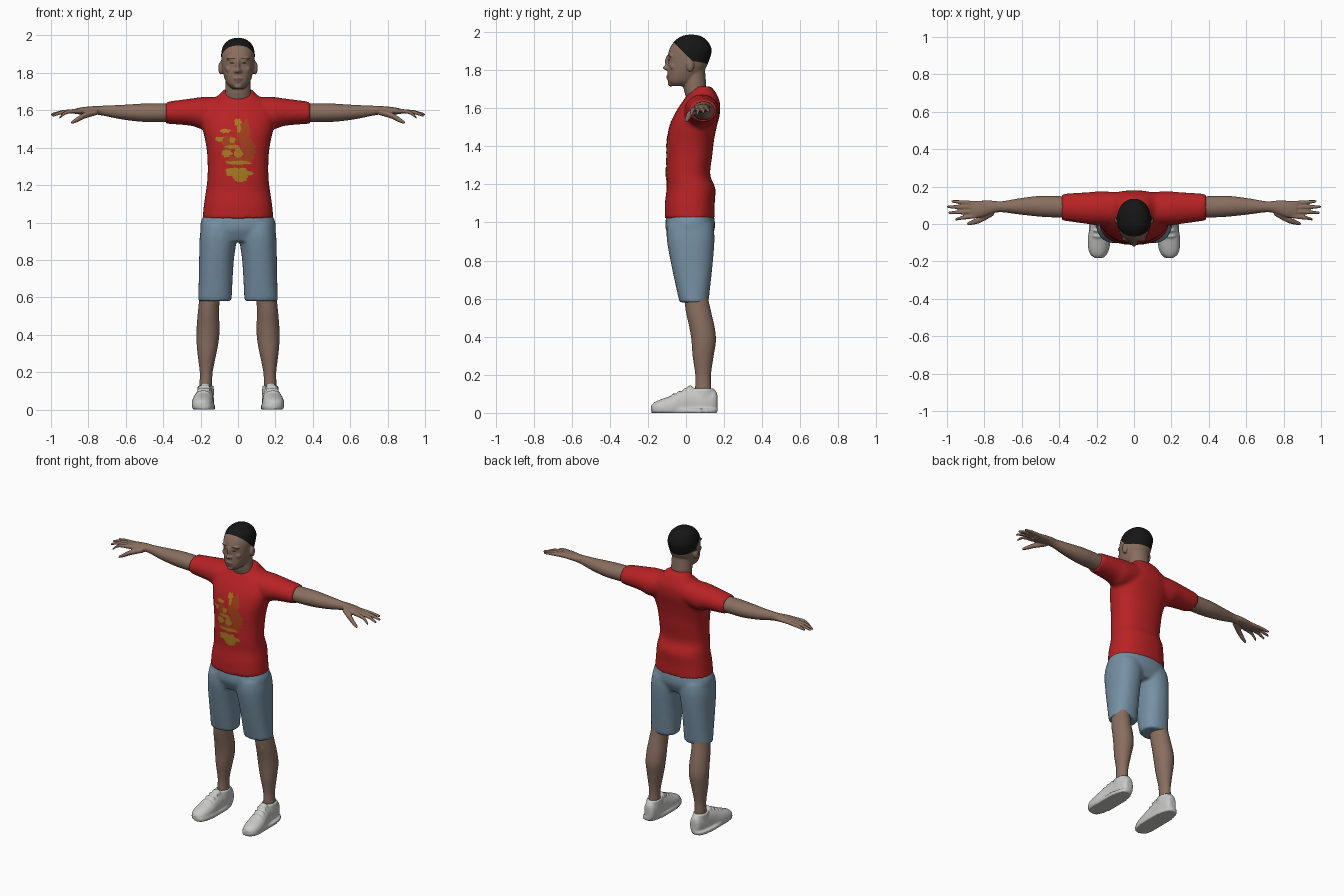
import bpy, bmesh, math, random
from mathutils import Vector, Matrix
from mathutils.bvhtree import BVHTree

random.seed(4)
cube = bpy.data.objects.get("Cube")
if cube:
    bpy.data.objects.remove(cube, do_unlink=True)

BOTH = (1, -1)


def material(name, r, g, b):
    mat = bpy.data.materials.new(name)
    mat.use_nodes = True
    mat.diffuse_color = (r, g, b, 1)
    shader = mat.node_tree.nodes["Principled BSDF"]
    shader.inputs["Base Color"].default_value = (r, g, b, 1)
    shader.inputs["Roughness"].default_value = 0.8
    return mat


skin = material("skin", .25, .155, .115)
red = material("shirt red", .48, .016, .018)
denim = material("denim blue", .18, .28, .37)
white = material("shoe white", .58, .58, .57)
black = material("hair black", .008, .008, .008)
gold = material("print gold", .40, .19, .015)
rust = material("print rust", .37, .05, .012)
dark = material("eye brown", .06, .035, .028)
lip = material("lip brown", .17, .085, .07)


def spline(rows, steps=4):
    """Smooth curve through the section rows."""
    rows = [rows[0]] + rows + [rows[-1]]
    result = []
    for a, b, c, d in zip(rows, rows[1:], rows[2:], rows[3:]):
        for k in range(steps):
            t = k / steps
            result.append([q + t / 2 * (r - p + t * (2*p - 5*q + 4*r - s + t * (3*(q - r) + s - p)))
                           for p, q, r, s in zip(a, b, c, d)])
    return result + [rows[-1]]


def loft(bm, rows, axis="Z", power=2.0, sides=(1,), count=32):
    """Closed body through sections (x, y, z, first radius, second radius)."""
    u, v = [i for i in range(3) if i != "XYZ".index(axis)]
    for side in sides:
        rings = []
        for row in spline(rows):
            ring = []
            for k in range(count):
                angle = math.tau * k / count
                co = Vector(row[:3])
                for i, radius, wave in ((u, row[3], math.cos(angle)), (v, row[4], math.sin(angle))):
                    co[i] += radius * math.copysign(abs(wave) ** (2 / power), wave)
                co.x *= side
                co.z = max(co.z, 0)
                ring.append(bm.verts.new(co))
            rings.append(ring)
        for low, high in zip(rings, rings[1:]):
            for k in range(count):
                n = (k + 1) % count
                bm.faces.new((low[k], low[n], high[n], high[k]))
        bm.faces.new(rings[0])
        bm.faces.new(rings[-1])


def ball(bm, loc, size, sides=(1,)):
    for s in sides:
        place = Matrix.Translation((loc[0] * s, loc[1], loc[2])) @ Matrix.Diagonal((*size, 1))
        bmesh.ops.create_uvsphere(bm, u_segments=16, v_segments=10, radius=1, matrix=place)


def add_object(name, bm, *mats):
    mesh = bpy.data.meshes.new(name)
    bm.to_mesh(mesh)
    bm.free()
    for mat in mats:
        mesh.materials.append(mat)
    mesh.shade_smooth()
    obj = bpy.data.objects.new(name, mesh)
    bpy.context.collection.objects.link(obj)
    return obj


def fuse(name, bm, mat, voxel, smoothing):
    """Merge overlapping bodies into one smooth skin."""
    bmesh.ops.recalc_face_normals(bm, faces=bm.faces)
    obj = add_object(name, bm, mat)
    remesh = obj.modifiers.new("merge", "REMESH")
    remesh.mode = "VOXEL"
    remesh.voxel_size = voxel
    smooth = obj.modifiers.new("soften", "SMOOTH")
    smooth.factor = 0.5
    smooth.iterations = smoothing
    graph = bpy.context.evaluated_depsgraph_get()
    mesh = bpy.data.meshes.new_from_object(obj.evaluated_get(graph))
    obj.modifiers.clear()
    obj.data = mesh
    mesh.materials.clear()
    mesh.materials.append(mat)
    mesh.shade_smooth()
    return obj


def surface(obj):
    bm = bmesh.new()
    bm.from_mesh(obj.data)
    tree = BVHTree.FromBMesh(bm)
    bm.free()
    return tree


def patches(name, tree, mat, spots, rough, lift, sides=(1,)):
    """Thin painted patches (x, z, half width, half height) laid on a front surface."""
    bm = bmesh.new()
    for x, z, w, h in spots:
        for side in sides:
            edge = [1 - rough * random.random() for _ in range(24)]
            old = None
            for ring in range(1, 6):
                new = []
                for k, e in enumerate(edge):
                    a = math.tau * k / len(edge)
                    px = side * (x + w * e * ring / 5 * math.cos(a))
                    pz = z + h * e * ring / 5 * math.sin(a)
                    hit = tree.ray_cast(Vector((px, -1, pz)), Vector((0, 1, 0)))[0]
                    new.append(bm.verts.new((px, (hit.y if hit else 0) - lift, pz)))
                if old is None:
                    bm.faces.new(new)
                else:
                    for k in range(len(edge)):
                        n = (k + 1) % len(edge)
                        bm.faces.new((old[k], new[k], new[n], old[n]))
                old = new
    for face in bm.faces:
        face.normal_update()
        if face.normal.y > 0:
            face.normal_flip()
    return add_object(name, bm, mat)


# Shirt: torso and sleeves
bm = bmesh.new()
loft(bm, [(0, .02, 1.02, .19, .132), (0, .02, 1.1, .182, .131), (0, .026, 1.18, .17, .128),
          (0, .012, 1.25, .163, .115), (0, .018, 1.35, .164, .12), (0, .024, 1.43, .174, .123),
          (0, .037, 1.5, .19, .124), (0, .059, 1.57, .2, .119), (0, .078, 1.63, .17, .1),
          (0, .086, 1.68, .105, .072), (0, .086, 1.715, .074, .045)], power=2.3)
loft(bm, [(.06, .085, 1.6, .085, .07), (.18, .083, 1.585, .092, .087),
          (.25, .085, 1.59, .085, .073), (.385, .09, 1.587, .072, .059)], "X", sides=BOTH)
shirt = fuse("shirt", bm, red, .011, 6)

# Printed motif on the chest
chest = surface(shirt)
patches("print_shade", chest, rust, [(.03, 1.47, .04, .1), (.055, 1.39, .05, .07),
        (-.05, 1.42, .04, .06), (.0, 1.33, .08, .03)], .4, .002)
patches("print_motif", chest, gold, [
    (0, 1.535, .022, .025), (.005, 1.5, .012, .03), (-.07, 1.49, .035, .016), (-.1, 1.445, .03, .018),
    (-.03, 1.44, .02, .02), (-.06, 1.37, .035, .025), (.0, 1.37, .03, .035), (-.03, 1.405, .05, .012),
    (0, 1.32, .09, .014), (.005, 1.265, .09, .035), (.01, 1.24, .05, .025)], .4, .004)

# Shorts
bm = bmesh.new()
loft(bm, [(0, .022, .9, .18, .1), (0, .022, .96, .2, .128), (0, .022, 1.0, .2, .13),
          (0, .022, 1.04, .184, .125)], power=2.3)
loft(bm, [(.124, .042, .58, .09, .076), (.121, .038, .65, .09, .088), (.115, .03, .8, .093, .112),
          (.105, .024, .92, .1, .126), (.1, .022, .99, .095, .12)], power=2.3, sides=BOTH)
fuse("shorts", bm, denim, .011, 5)

# Legs
bm = bmesh.new()
loft(bm, [(.145, .05, .68, .056, .062), (.152, .054, .6, .055, .064), (.158, .068, .52, .057, .067),
          (.16, .084, .45, .061, .067), (.162, .093, .38, .061, .065), (.166, .09, .3, .051, .056),
          (.17, .09, .2, .035, .042), (.172, .09, .13, .035, .043), (.172, .09, .07, .035, .043)], sides=BOTH)
fuse("legs", bm, skin, .01, 3)

# Shoes: upper, sole rim, ankle collar, tongue and laces
bm = bmesh.new()
loft(bm, [(.172, .165, .055, .02, .04), (.172, .15, .058, .036, .062), (.174, .1, .05, .045, .072),
          (.178, .03, .045, .047, .083), (.183, -.02, .035, .052, .08), (.188, -.07, .03, .058, .063),
          (.191, -.13, .025, .054, .047), (.192, -.165, .022, .04, .034), (.192, -.183, .022, .015, .018)],
     "Y", power=2.3, sides=BOTH)
loft(bm, [(.182, -.008, 0, .06, .174), (.182, -.008, .022, .061, .176)], power=2.6, sides=BOTH)
loft(bm, [(.173, .088, .08, .045, .062), (.173, .088, .128, .043, .06)], sides=BOTH)
ball(bm, (.176, .022, .12), (.03, .02, .025), BOTH)
for k in range(3):
    ball(bm, (.18 + .003 * k, -.005 - .03 * k, .12 - .014 * k), (.036, .008, .012), BOTH)
fuse("shoes", bm, white, .007, 3)

# Arms with palms, fingers and thumbs
bm = bmesh.new()
loft(bm, [(.33, .09, 1.587, .057, .05), (.45, .093, 1.587, .057, .05), (.52, .095, 1.587, .054, .048),
          (.62, .094, 1.59, .042, .039), (.71, .092, 1.597, .029, .028), (.76, .09, 1.6, .035, .023),
          (.82, .08, 1.598, .045, .02), (.87, .077, 1.594, .043, .015)], "X", sides=BOTH)
for base, tip_x, tip_y, tip_z in ((.043, .955, .025, 1.56), (.066, .992, .06, 1.57),
                                  (.09, 1.0, .092, 1.577), (.111, .975, .122, 1.584)):
    loft(bm, [(.84, base, 1.596, .012, .012), ((.87 + tip_x) / 2, (base + tip_y) / 2, 1.591, .011, .011),
              (tip_x, tip_y, tip_z, .007, .007)], "X", sides=BOTH, count=12)
loft(bm, [(.75, .065, 1.592, .02, .016), (.82, .025, 1.572, .018, .017),
          (.86, .01, 1.55, .014, .014), (.892, .001, 1.533, .008, .008)], "X", sides=BOTH, count=12)
fuse("arms", bm, skin, .005, 2)

# Head with neck, nose, brow, cheeks, lips and ears
bm = bmesh.new()
loft(bm, [(0, -.03, 1.716, .032, .048), (0, -.02, 1.74, .058, .074), (0, -.006, 1.78, .075, .091),
          (0, .007, 1.82, .084, .102), (0, .016, 1.87, .089, .112), (0, .024, 1.91, .089, .111),
          (0, .026, 1.95, .076, .089), (0, .028, 1.976, .048, .056), (0, .028, 1.986, .018, .02)], power=2.15)
loft(bm, [(0, .08, 1.6, .08, .06), (0, .05, 1.69, .069, .06), (0, .045, 1.74, .067, .06),
          (0, .04, 1.8, .065, .06)])
ball(bm, (0, -.1, 1.812), (.015, .023, .013))
ball(bm, (0, -.095, 1.843), (.011, .016, .036))
ball(bm, (.012, -.096, 1.808), (.011, .013, .01), BOTH)
ball(bm, (.034, -.079, 1.876), (.03, .014, .01), BOTH)
ball(bm, (.042, -.066, 1.82), (.026, .02, .022), BOTH)
ball(bm, (0, -.09, 1.769), (.025, .013, .008))
ball(bm, (0, -.088, 1.756), (.022, .013, .008))
ball(bm, (0, -.08, 1.727), (.022, .016, .013))
ball(bm, (.092, .022, 1.826), (.014, .021, .036), BOTH)
head = fuse("head", bm, skin, .0055, 3)

# Face details
face = surface(head)
patches("eyes", face, dark, [(.033, 1.853, .014, .005)], 0, .0015, BOTH)
patches("eyebrows", face, dark, [(.036, 1.877, .023, .0035)], 0, .0015, BOTH)
patches("lips", face, lip, [(0, 1.763, .026, .009)], 0, .0015)

# Hair: cut the hairline into the head and colour the scalp above it
head.data.materials.append(black)
hairline = Vector((0, .03, 1.85))
planes = [Vector((0, 1, 1)), Vector((0, .2, 1))]
bm = bmesh.new()
bm.from_mesh(head.data)
for normal in planes:
    bmesh.ops.bisect_plane(bm, geom=bm.verts[:] + bm.edges[:] + bm.faces[:],
                           plane_co=hairline, plane_no=normal)
for f in bm.faces:
    offset = f.calc_center_median() - hairline
    f.material_index = int(all(offset.dot(normal) > 0 for normal in planes))
bm.to_mesh(head.data)
bm.free()
head.data.shade_smooth()
